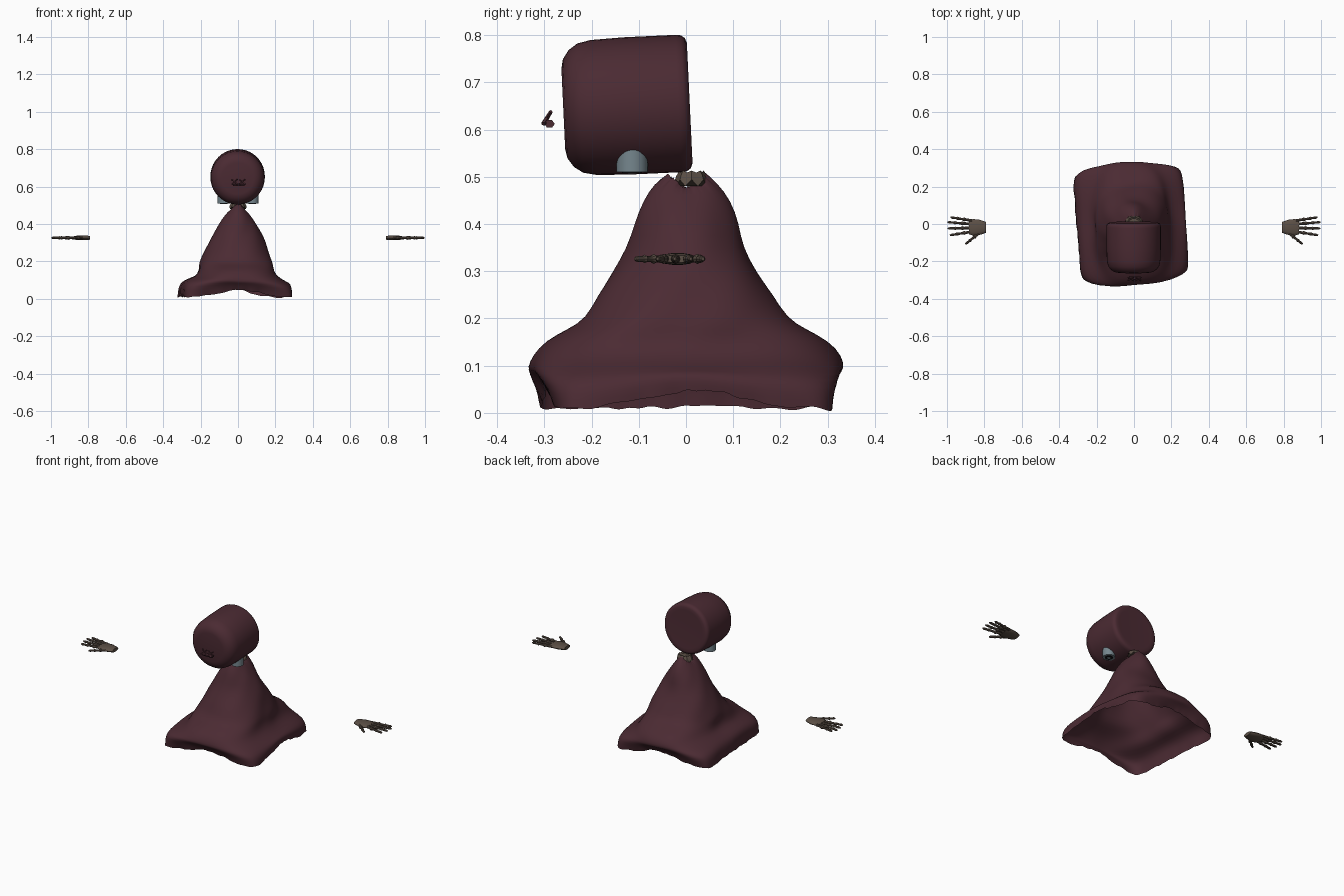
import bpy
import bmesh
import random
from math import sin, cos, pi, radians
from mathutils import Vector, Matrix

random.seed(4)
cube = bpy.data.objects.get("Cube")
if cube:
    bpy.data.objects.remove(cube, do_unlink=True)


def make_material(name, color):
    mat = bpy.data.materials.new(name)
    mat.use_nodes = True
    mat.diffuse_color = (*color, 1)
    shader = mat.node_tree.nodes["Principled BSDF"]
    shader.inputs["Base Color"].default_value = (*color, 1)
    shader.inputs["Roughness"].default_value = 0.9
    return mat


burgundy = make_material("burgundy cloth", (0.07, 0.0235, 0.0325))
bone = make_material("aged bone brown", (0.105, 0.078, 0.06))
eye_grey = make_material("eye grey blue", (0.18, 0.24, 0.27))
pupil_dark = make_material("pupil black", (0.006, 0.006, 0.008))


def finish(name, bm, mat, angle=40):
    """Turn a bmesh into a smooth-shaded object."""
    bmesh.ops.recalc_face_normals(bm, faces=bm.faces)
    mesh = bpy.data.meshes.new(name)
    bm.to_mesh(mesh)
    bm.free()
    mesh.materials.append(mat)
    obj = bpy.data.objects.new(name, mesh)
    bpy.context.scene.collection.objects.link(obj)
    bpy.ops.object.select_all(action="DESELECT")
    obj.select_set(True)
    bpy.context.view_layer.objects.active = obj
    bpy.ops.object.shade_smooth_by_angle(angle=radians(angle))
    return obj


def loft(bm, rings, caps=True):
    """Skin a list of equally long closed rings of points."""
    loops = [[bm.verts.new(p) for p in ring] for ring in rings]
    count = len(loops[0])
    for low, high in zip(loops, loops[1:]):
        for i in range(count):
            j = (i + 1) % count
            bm.faces.new((low[i], low[j], high[j], high[i]))
    if caps:
        bm.faces.new(loops[0])
        bm.faces.new(loops[-1])


def angles(count):
    return [2 * pi * i / count for i in range(count)]


def tube(bm, stations, sides=8):
    """Loft elliptical sections: (point, half width, half height)."""
    direction = (stations[-1][0] - stations[0][0]).normalized()
    up = Vector((0, 0, 1)) if abs(direction.z) < 0.4 else Vector((0, 1, 0))
    across = direction.cross(up).normalized()
    up = across.cross(direction)
    loft(bm, [[p + across * (w * cos(a)) + up * (h * sin(a)) for a in angles(sides)]
              for p, w, h in stations])


# Draped robe: round at the neck, square at the hem
# Each row: height, half width, half depth, squareness, hem lift at mid sides
robe_rows = [
    (0.505, 0.028, 0.042, 2, -0.025),
    (0.487, 0.042, 0.066, 2, -0.012),
    (0.45, 0.066, 0.093, 2, 0),
    (0.40, 0.10, 0.111, 2, 0),
    (0.35, 0.128, 0.122, 2, 0),
    (0.30, 0.153, 0.15, 2.2, 0),
    (0.25, 0.172, 0.185, 2.3, 0),
    (0.20, 0.193, 0.21, 2.5, 0),
    (0.178, 0.196, 0.25, 2.6, 0),
    (0.153, 0.198, 0.30, 2.8, 0),
    (0.12, 0.213, 0.327, 3, 0),
    (0.092, 0.262, 0.332, 3.6, 0),
    (0.07, 0.286, 0.322, 6, 0.015),
    (0.04, 0.292, 0.305, 9, 0.028),
    (0.008, 0.292, 0.293, 14, 0.04),
]
rings = []
last = len(robe_rows) - 1
for row, (z, rx, ry, square, lift) in enumerate(robe_rows):
    ring = []
    for a in angles(96):
        r = (abs(cos(a) / rx) ** square + abs(sin(a) / ry) ** square) ** (-1 / square)
        fold = 0.035 * min(1, row / 4) * (1 - row / (last + 2))
        r *= 1 + fold * (sin(3 * a + 22 * z) + 0.6 * sin(7 * a - 35 * z))
        # The hem hangs low on the right side and arches on the others
        arch = cos(2 * a) ** 2 if row > 3 else cos(a) ** 2
        if row > 3 and cos(a) < -0.71:
            arch *= 0.1
        height = z + lift * arch
        if 10 < row < last:
            height += 0.016 * max(0, -cos(a))
        if row == last:
            height += random.uniform(-0.006, 0.006)
            r *= 1 + random.uniform(-0.01, 0.01)
        elif row == 0:
            height += random.uniform(-0.004, 0.004)
        twist = a + 0.075 * row / last
        ring.append((r * cos(twist) - 0.015 * row / last, r * sin(twist), max(height, 0)))
    rings.append(ring)
bm = bmesh.new()
loft(bm, rings, caps=False)
robe = finish("robe", bm, burgundy, 80)
smooth = robe.modifiers.new("soft folds", "SUBSURF")
smooth.levels = smooth.render_levels = 1

# Drum-shaped hood lying along y, tilted slightly forward
hood_profile = [
    (0.085, -0.134), (0.105, -0.13), (0.124, -0.117), (0.137, -0.098),
    (0.143, -0.07), (0.1455, 0), (0.1455, 0.11), (0.144, 0.122),
    (0.138, 0.13), (0.127, 0.134), (0.11, 0.133),
]
bm = bmesh.new()
loft(bm, [[(r * cos(a), y, r * sin(a)) for a in angles(40)] for r, y in hood_profile])
hood = finish("hood", bm, burgundy, 50)
hood.matrix_world = Matrix.Translation((-0.002, -0.126, 0.65)) @ Matrix.Rotation(radians(2.7), 4, "X")


# Round eyes set into the underside of the hood, looking down
def disc(name, x, low, high, radius, mat):
    bm = bmesh.new()
    loft(bm, [[(x + radius * cos(a), -0.114 + radius * sin(a), z) for a in angles(28)]
              for z in (low, high)])
    return finish(name, bm, mat)


for side, label in ((1, "left"), (-1, "right")):
    x = 0.076 * side
    disc(label + "_eye", x, 0.51, 0.60, 0.033, eye_grey)
    disc(label + "_pupil", x, 0.508, 0.512, 0.021, pupil_dark)
    disc(label + "_pupil_center", x, 0.5065, 0.51, 0.009, eye_grey)

# Jagged neck collar poking out of the robe
bm = bmesh.new()
collar = []
for scale, z, jag in ((1.1, 0.487, 0.007), (1.0, 0.5, 0.003), (0.8, 0.511, 0.002), (0.55, 0.505, 0)):
    collar.append([(0.042 * scale * cos(a), 0.012 + 0.032 * scale * sin(a),
                    z + jag * (-1) ** i) for i, a in enumerate(angles(16))])
loft(bm, collar)
finish("neck_collar", bm, bone, 25)

# Floating hands with jointed fingers
finger_plan = [
    (0.865, 0.018, 0.982, 0.036),
    (0.872, 0.000, 0.998, 0.010),
    (0.872, -0.021, 0.996, -0.024),
    (0.865, -0.041, 0.985, -0.060),
    (0.825, -0.046, 0.902, -0.108),
]
palm_plan = [
    (0.79, 0.028, 0.010), (0.805, 0.034, 0.012), (0.83, 0.042, 0.013),
    (0.86, 0.044, 0.012), (0.882, 0.037, 0.008),
]
joints = [(0, 0.008), (0.28, 0.007), (0.36, 0.0105), (0.44, 0.0065),
          (0.60, 0.006), (0.67, 0.009), (0.74, 0.006), (0.93, 0.0065), (1, 0.003)]
for side, label in ((1, "left"), (-1, "right")):
    bm = bmesh.new()
    tube(bm, [(Vector((x * side, -0.018, 0.326)), w, h) for x, w, h in palm_plan], 14)
    for x0, y0, x1, y1 in finger_plan:
        start = Vector((x0 * side, y0, 0.326))
        end = Vector((x1 * side, y1, 0.326))
        tube(bm, [(start.lerp(end, t), r, r) for t, r in joints])
    finish(label + "_hand", bm, bone, 40)

# Small torn scrap of crossed strips floating ahead of the hood
bm = bmesh.new()
for center in (-0.017, 0.024):
    for lean in (-1, 1):
        tube(bm, [(Vector((center - 0.015 * lean, -0.302, 0.612)), 0.005, 0.005),
                  (Vector((center + 0.015 * lean, -0.286, 0.638)), 0.004, 0.004)], 5)
tube(bm, [(Vector((-0.026, -0.289, 0.612)), 0.011, 0.009),
          (Vector((0.036, -0.289, 0.612)), 0.011, 0.009)], 6)
finish("torn_scrap", bm, burgundy, 20)
